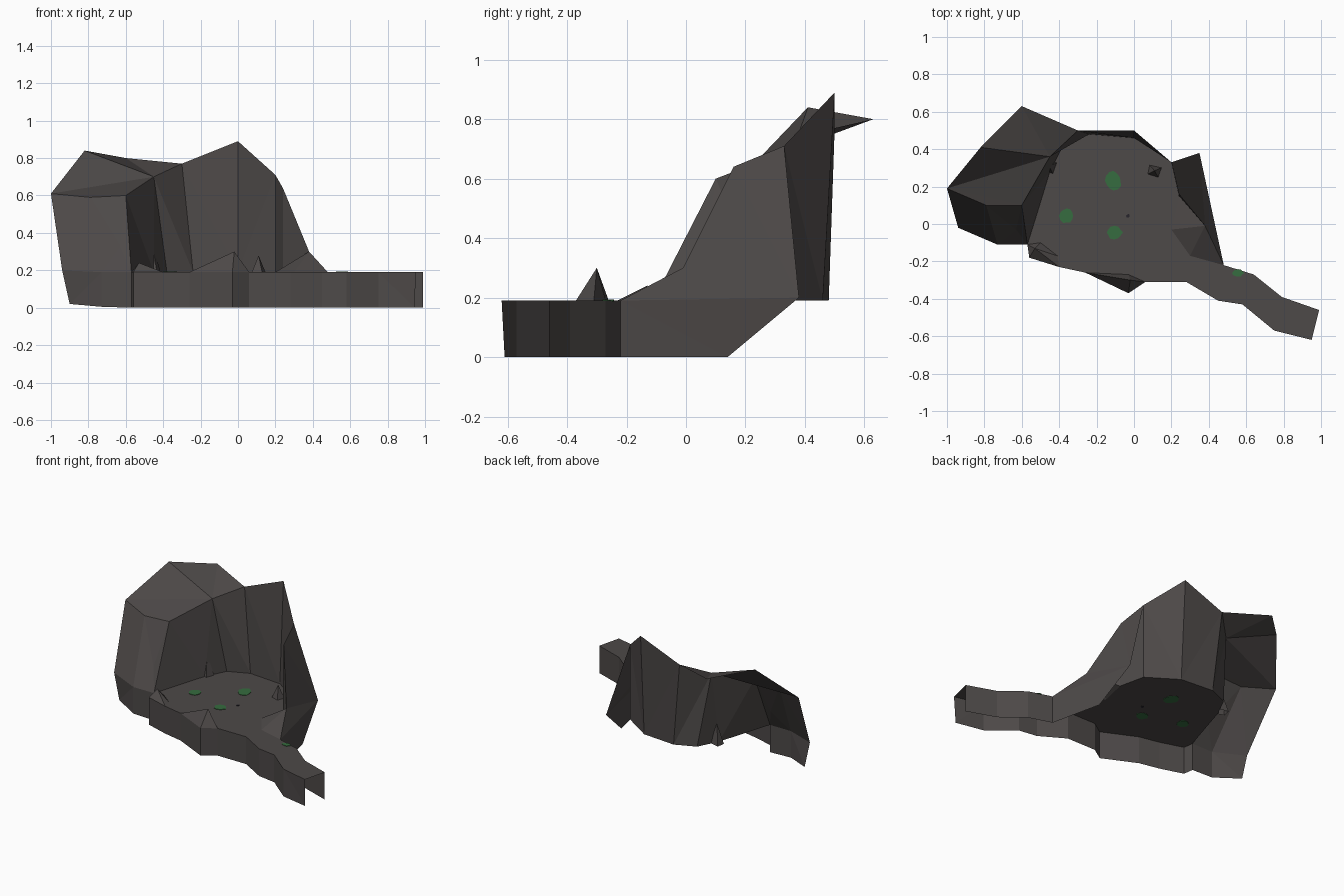
import bpy, bmesh, math, random

if "Cube" in bpy.data.objects:
    bpy.data.objects.remove(bpy.data.objects["Cube"])

random.seed(4)
FLOOR = 0.19


def material(name, rgb):
    m = bpy.data.materials.new(name)
    m.diffuse_color = (*rgb, 1)
    m.use_nodes = True
    m.node_tree.nodes["Principled BSDF"].inputs["Base Color"].default_value = m.diffuse_color
    return m


ROCK = material("dark rock", (0.075, 0.067, 0.065))
MOSS = material("moss green", (0.037, 0.15, 0.05))
HOLE = material("dark pebble", (0.02, 0.018, 0.025))


def build(name, polys, mat=ROCK):
    """One object from a list of polygons, welded and triangulated."""
    bm = bmesh.new()
    for poly in polys:
        bm.faces.new([bm.verts.new(p) for p in poly])
    bmesh.ops.remove_doubles(bm, verts=bm.verts, dist=0.0005)
    bmesh.ops.triangulate(bm, faces=bm.faces)
    bmesh.ops.recalc_face_normals(bm, faces=bm.faces)
    me = bpy.data.meshes.new(name)
    bm.to_mesh(me)
    bm.free()
    me.materials.append(mat)
    ob = bpy.data.objects.new(name, me)
    bpy.context.collection.objects.link(ob)
    return ob


def strip(top, low):
    """Faces between two polylines; repeated points give triangles."""
    out = []
    for i in range(len(top) - 1):
        poly = []
        for p in (top[i], low[i], low[i + 1], top[i + 1]):
            if p not in poly:
                poly.append(p)
        out.append(poly)
    return out


def fan(tip, ring):
    return [[tip, ring[i], ring[i + 1]] for i in range(len(ring) - 1)]


def at(points, z=FLOOR):
    return [(x, y, z) for x, y in points]


# Outlines of the floor
left_foot = [(-0.94, -0.02, 0.2), (-0.73, -0.11, FLOOR), (-0.57, -0.11, FLOOR)]
front = at([(-0.57, -0.11), (-0.56, -0.18), (-0.4, -0.23), (-0.26, -0.26),
            (-0.03, -0.37), (0.06, -0.31), (0.28, -0.31), (0.45, -0.41),
            (0.58, -0.43), (0.75, -0.57), (0.95, -0.62)])
path_back = at([(0.99, -0.46), (0.79, -0.39), (0.64, -0.27), (0.48, -0.22)])
right_base = at([(0.3, -0.17), (0.2, -0.03), (0.24, 0.15), (0.2, 0.33)])
back_base = at([(0.2, 0.33), (0, 0.46), (-0.24, 0.48), (-0.38, 0.42)])
left_base = at([(-0.38, 0.42), (-0.45, 0.28), (-0.52, 0.05), (-0.57, -0.11)])

build("cave_floor", [front + path_back + right_base + back_base[1:] + left_base[1:-1]])

# Skirts hanging from the floor, open at the path end and the back
low_front = [(-0.9, -0.02, 0.02), (-0.73, -0.11, 0.005)]
low_front += [(x, y + (0.01 if x > 0.9 else 0), 0) for x, y, z in front]
low_front[-1] = (0.945, -0.61, 0)
build("front_skirt", strip(left_foot[:2] + front, low_front))
right_foot = (0.35, 0.38, 0.2)
build("side_skirt", strip(path_back + [right_foot],
                          [(x, y, 0) for x, y, z in path_back] + [(0.4, 0.14, 0)]))

# Back wall with its peak
c1, peak, saddle, knee = (0.2, 0.33, 0.71), (0, 0.5, 0.89), (-0.3, 0.5, 0.77), (-0.45, 0.36, 0.7)
build("back_wall", strip([c1, peak, saddle, knee],
                         [back_base[0], back_base[1], back_base[2], back_base[3]]))

# Right wall: outer slope and inner face sharing a falling crest
c2, c3, c4 = (0.24, 0.16, 0.64), (0.38, -0.01, 0.3), path_back[-1]
crest = [c4, c3, c2, c1]
build("right_wall_outer", fan(right_foot, crest))
build("right_wall_inner", strip([c4, c3, c3, c2, c1],
                                [right_base[0], right_base[0]] + right_base[1:]))

# Left overhang: roof fan, front face and inner face
brow_out, brow_mid, brow_in = (-1, 0.19, 0.61), (-0.79, 0.1, 0.59), (-0.6, 0.1, 0.6)
build("overhang_roof", fan(knee, [saddle, (-0.6, 0.63, 0.8), (-0.82, 0.41, 0.84),
                                  brow_out, brow_in]) + [[brow_out, brow_mid, brow_in]])
dent = (-0.63, -0.03, 0.33)
build("overhang_front", [[brow_out, left_foot[0], left_foot[1], brow_mid]]
      + fan(dent, [brow_in, brow_mid, left_foot[1], left_foot[2], brow_in]))
build("overhang_inner", strip([knee, knee, brow_in, brow_in], left_base))


# Spikes, open underneath
def spike(name, tip, base):
    build(name, fan(tip, base + base[:1]))


spike("edge_spike", (-0.02, -0.3, 0.3), [front[3], front[4], front[5], (-0.03, -0.27, FLOOR)])
spike("corner_rock", (-0.53, -0.13, 0.24), [front[0], front[1], front[2], (-0.41, -0.17, FLOOR),
                                           (-0.5, -0.1, FLOOR)])
for name, x, y, z, r in (("right_spike", 0.11, 0.285, 0.28, 0.04),
                         ("left_spike", -0.455, 0.31, 0.33, 0.045)):
    spike(name, (x, y, z), at([(x + r * math.cos(a), y + r * math.sin(a))
                               for a in (0.4, 2.3, 3.6, 5.2)]))


# Moss patches and pebble as thin plates showing on both sides of the floor
def patch(name, x, y, rx, ry, mat, sides=12):
    ring = []
    for i in range(sides):
        a = math.tau * i / sides
        k = random.uniform(0.85, 1.12)
        ring.append((x + rx * k * math.cos(a), y + ry * k * math.sin(a)))
    hi, lo = at(ring, FLOOR + 0.003), at(ring, FLOOR - 0.003)
    build(name, [hi, lo[::-1]] + strip(hi + hi[:1], lo + lo[:1]), mat)


for i, (x, y, rx, ry) in enumerate([(-0.36, 0.045, 0.038, 0.042), (-0.11, 0.23, 0.043, 0.05),
                                    (-0.105, -0.045, 0.042, 0.035), (0.555, -0.263, 0.03, 0.02)]):
    patch(f"moss_patch_{i + 1}", x, y, rx, ry, MOSS)
patch("pebble", -0.032, 0.043, 0.011, 0.011, HOLE, 6)
